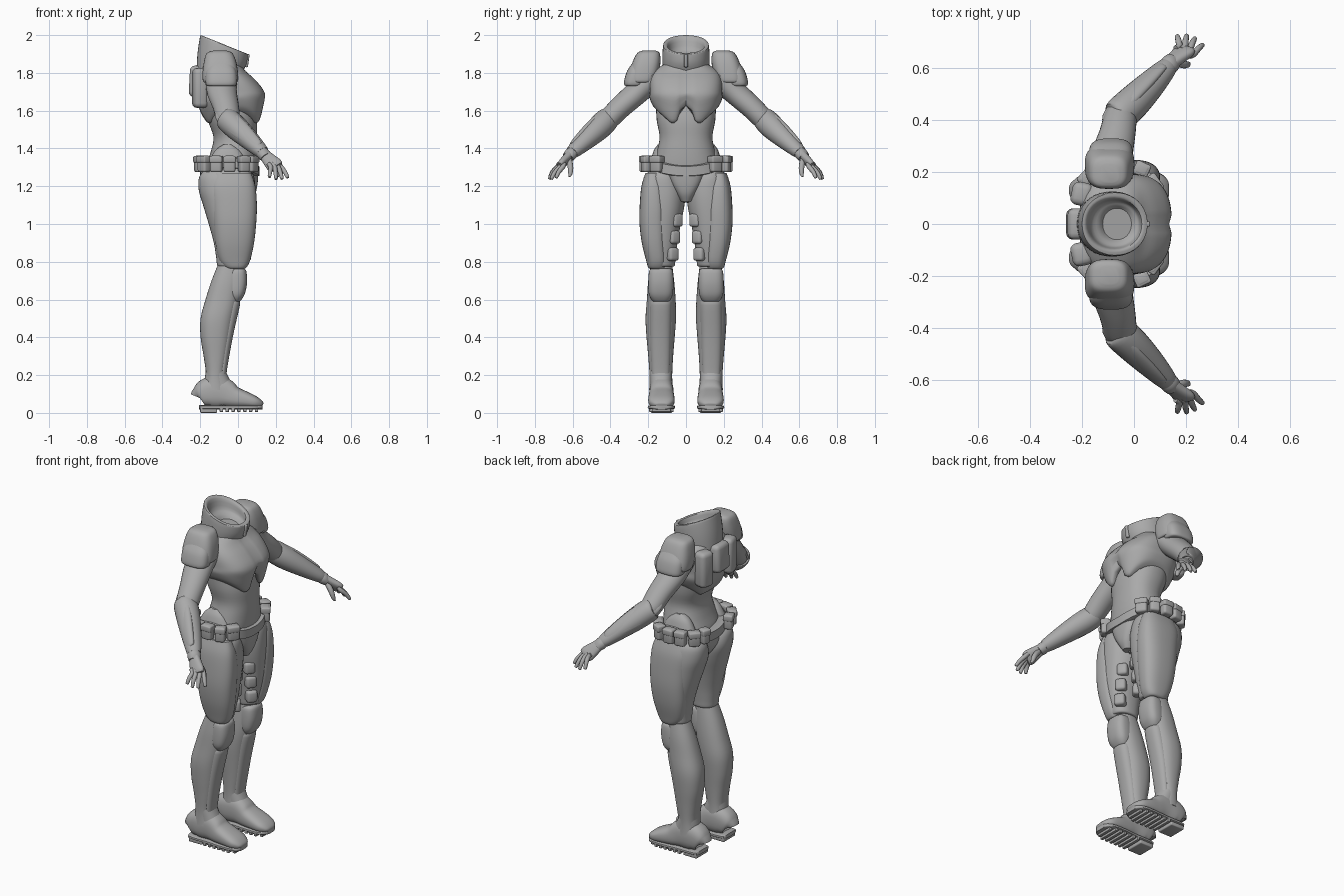
import bpy, bmesh, math
from mathutils import Vector, Matrix

GREY = bpy.data.materials.new("armour_grey")
GREY.diffuse_color = (0.4, 0.4, 0.4, 1)


def finish(name, bm, mirror=False, angle=40):
    bmesh.ops.recalc_face_normals(bm, faces=bm.faces)
    me = bpy.data.meshes.new(name)
    bm.to_mesh(me)
    bm.free()
    me.materials.append(GREY)
    ob = bpy.data.objects.new(name, me)
    bpy.context.collection.objects.link(ob)
    if mirror:
        mod = ob.modifiers.new("mirror", 'MIRROR')
        mod.use_axis = (False, True, False)
    bpy.context.view_layer.objects.active = ob
    ob.select_set(True)
    bpy.ops.object.shade_smooth_by_angle(angle=math.radians(angle))
    ob.select_set(False)
    return ob


def spline(rows, k):
    """Catmull-Rom interpolation through rows of numbers."""
    out = []
    for i in range(len(rows) - 1):
        p = [rows[max(i - 1, 0)], rows[i], rows[i + 1], rows[min(i + 2, len(rows) - 1)]]
        for j in range(k):
            t = j / k
            out.append([b + .5 * t * (c - a + t * (2*a - 5*b + 4*c - d + t * (3*(b - c) + d - a)))
                        for a, b, c, d in zip(*p)])
    return out + [list(rows[-1])]


def skin(name, rings, n, e, adjust, mirror, angle=40):
    """Skin superelliptic rings given as (centre, u axis, v axis)."""
    bm = bmesh.new()
    loops = []
    for c, u, v in rings:
        loop = []
        for i in range(n):
            a = 2 * math.pi * i / n
            cs, sn = math.cos(a), math.sin(a)
            p = c + u * math.copysign(abs(cs) ** (2 / e), cs) + v * math.copysign(abs(sn) ** (2 / e), sn)
            loop.append(bm.verts.new(adjust(p) if adjust else p))
        loops.append(loop)
    for a, b in zip(loops, loops[1:]):
        for i in range(n):
            j = (i + 1) % n
            bm.faces.new((a[i], a[j], b[j], b[i]))
    bm.faces.new(loops[0])
    bm.faces.new(loops[-1])
    return finish(name, bm, mirror, angle)


def stack(name, rows, e=2.3, n=40, k=4, adjust=None, mirror=False, angle=40):
    """Horizontal slices: (z, x_back, x_front, y_min, y_max)."""
    rings = [(Vector(((x0 + x1) / 2, (y0 + y1) / 2, z)), Vector(((x1 - x0) / 2, 0, 0)),
              Vector((0, (y1 - y0) / 2, 0))) for z, x0, x1, y0, y1 in spline(rows, k)]
    return skin(name, rings, n, e, adjust, mirror, angle)


def tube(name, rows, up=(0, 0, 1), e=2, n=24, k=4, mirror=True):
    """Swept limb: (x, y, z, side radius, up radius)."""
    pts = spline(rows, k)
    rings = []
    for i, r in enumerate(pts):
        a, b = pts[max(i - 1, 0)], pts[min(i + 1, len(pts) - 1)]
        t = (Vector(b[:3]) - Vector(a[:3])).normalized()
        u = t.cross(Vector(up)).normalized()
        rings.append((Vector(r[:3]), u * r[3], u.cross(t) * r[4]))
    return skin(name, rings, n, e, None, mirror)


def box(name, loc, size, turn=0, tilt=0, bevel=.012, mirror=True):
    bm = bmesh.new()
    bmesh.ops.create_cube(bm, size=1)
    bmesh.ops.scale(bm, vec=size, verts=bm.verts)
    if bevel:
        bmesh.ops.bevel(bm, geom=bm.edges[:], offset=bevel, segments=3, profile=.5, affect='EDGES')
    m = Matrix.Translation(loc) @ Matrix.Rotation(math.radians(turn), 4, 'Z') @ Matrix.Rotation(math.radians(tilt), 4, 'Y')
    bmesh.ops.transform(bm, matrix=m, verts=bm.verts)
    return finish(name, bm, mirror)


# Torso under-suit: pelvis, waist and ribs
stack("abdomen", [(1.2, -.17, .08, -.13, .13), (1.3, -.17, .095, -.17, .17), (1.38, -.145, .1, -.155, .155),
                  (1.46, -.13, .1, -.14, .14), (1.55, -.16, .1, -.155, .155), (1.65, -.18, .08, -.16, .16)])


# Chest plate with centre groove and raised middle of the lower edge
def chest_shape(p):
    if p.x > 0:
        p.x -= .01 * math.exp(-(p.y / .012) ** 2)
        if p.z < 1.7:
            p.z += (1.7 - p.z) * .55 * math.exp(-(p.y / .04) ** 4)
    if p.z < 1.7:
        p.z += (1.7 - p.z) * .6 * min(1, max(0, (abs(p.y) - .08) / .11))
    return p


stack("chest_plate", [(1.535, -.15, .095, -.15, .15), (1.545, -.17, .115, -.175, .175), (1.61, -.205, .133, -.192, .192),
                      (1.69, -.21, .143, -.192, .192), (1.76, -.21, .095, -.19, .19), (1.81, -.205, .04, -.17, .17),
                      (1.85, -.19, .01, -.11, .11)], e=2.7, n=64, adjust=chest_shape, angle=50)


# Slanted open collar
def collar_tilt(p):
    p.z -= (p.x + .075) * .4 * max(0, (p.z - 1.79) / .16)
    return p


stack("collar", [(1.80, -.22, .02, -.12, .12), (1.87, -.215, .045, -.125, .125), (1.94, -.202, .052, -.122, .122),
                 (1.95, -.197, .048, -.115, .115), (1.945, -.18, .03, -.098, .098), (1.90, -.165, .02, -.088, .088),
                 (1.885, -.135, .005, -.072, .072), (1.87, -.12, -.01, -.06, .06)], e=2.1, k=3, adjust=collar_tilt)
box("collar_clasp", (.047, 0, 1.865), (.02, .02, .07), tilt=8, bevel=.005, mirror=False)

# Back armour
box("back_plate", (-.215, 0, 1.755), (.085, .12, .165), tilt=3, bevel=.025, mirror=False)
box("back_side_plate", (-.2, .115, 1.72), (.08, .09, .21), turn=-12, bevel=.025)

# Pelvis, groin plate and hip plates
stack("pelvis", [(1.115, -.11, .03, -.025, .025), (1.16, -.16, .065, -.06, .06), (1.22, -.19, .08, -.12, .12),
                 (1.3, -.18, .09, -.17, .17)])
stack("groin_plate", [(1.12, -.02, .07, -.028, .028), (1.16, -.02, .092, -.05, .05), (1.21, 0, .103, -.075, .075),
                      (1.265, 0, .108, -.095, .095)], e=2.5)
stack("hip_plate", [(1.29, -.17, .06, .09, .195), (1.34, -.15, .04, .09, .185), (1.39, -.12, .01, .1, .17),
                    (1.42, -.08, -.03, .11, .15)], mirror=True)


# Belt, dipping at front and back
def belt_dip(p):
    p.z -= .045 * math.cos(math.atan2(p.y, (p.x + .05) * 1.3)) ** 2
    return p


stack("belt", [(1.295, -.19, .095, -.19, .19), (1.3, -.2, .113, -.205, .205), (1.35, -.2, .113, -.2, .2),
               (1.355, -.19, .09, -.18, .18)], k=1, n=64, e=2.4, adjust=belt_dip)
for x, y, a, w in ((.075, .155, 35, .065), (.03, .21, 65, .055), (-.045, .222, 90, .062),
                   (-.115, .215, 100, .062), (-.18, .178, 138, .062), (-.205, .115, 160, .05)):
    box("belt_pouch", (x, y, 1.318), (.048, w, .088), turn=a)
    box("pouch_flap", (x, y, 1.342), (.054, w + .005, .036), turn=a, bevel=.008)

# Shoulder armour
stack("shoulder_pad", [(1.918, -.13, -.06, .16, .23), (1.905, -.165, -.03, .14, .258), (1.86, -.18, -.01, .135, .282),
                       (1.80, -.188, 0, .145, .30), (1.755, -.185, 0, .165, .30), (1.75, -.17, -.015, .18, .285)],
      e=3, mirror=True)
stack("shoulder_lobe", [(1.85, -.15, -.03, .2, .285), (1.81, -.17, -.01, .2, .312), (1.76, -.172, -.005, .215, .327),
                        (1.735, -.168, -.01, .225, .326), (1.73, -.155, -.025, .24, .31)], e=2.8, mirror=True)

# Arms
tube("upper_arm", [(-.09, .17, 1.78, .085, .07), (-.085, .255, 1.70, .08, .064), (-.065, .34, 1.625, .07, .06),
                   (-.05, .41, 1.555, .062, .056), (-.03, .44, 1.525, .045, .045)])
tube("forearm", [(-.075, .405, 1.565, .045, .045), (-.06, .415, 1.555, .064, .062), (-.01, .46, 1.51, .066, .064),
                 (.06, .53, 1.445, .056, .052), (.125, .598, 1.383, .04, .036), (.13, .603, 1.378, .03, .026)])
tube("forearm_plate", [(-.108, .395, 1.597, .02, .008), (-.085, .42, 1.58, .042, .016), (-.03, .478, 1.535, .054, .026),
                       (.04, .545, 1.472, .046, .024), (.1, .6, 1.418, .03, .016), (.11, .607, 1.41, .02, .008)],
     up=(-.6, .5, .7))

# Hands
tube("glove_cuff", [(.115, .59, 1.39, .03, .026), (.135, .61, 1.37, .037, .033), (.15, .625, 1.352, .034, .028)])
palm_up = (-.3, .6, .6)
tube("palm", [(.135, .61, 1.372, .028, .022), (.165, .638, 1.34, .037, .022), (.192, .662, 1.312, .044, .02),
              (.203, .672, 1.3, .038, .014)], up=palm_up, e=2.5)
for x, y, dx, dy, dz in ((.228, .652, .036, .036, -.058), (.212, .666, .022, .048, -.065),
                         (.194, .678, .008, .046, -.066), (.174, .682, -.008, .04, -.055)):
    tube("finger", [(x - .015, y - .008, 1.32, .011, .011), (x, y, 1.302, .013, .013),
                    (x + dx * .55, y + dy * .6, 1.302 + dz * .45, .0115, .0115),
                    (x + dx * .95, y + dy * .95, 1.302 + dz * .93, .009, .009),
                    (x + dx, y + dy, 1.302 + dz, .004, .004)], n=12, k=3)
tube("thumb", [(.16, .62, 1.34, .016, .016), (.19, .612, 1.305, .015, .015), (.205, .612, 1.27, .012, .012),
               (.213, .617, 1.25, .005, .005)], n=12, up=(0, 1, 0))

# Legs
stack("thigh", [(1.29, -.17, .06, .06, .19), (1.25, -.205, .085, .03, .215), (1.18, -.208, .092, .005, .228),
                (1.1, -.185, .092, .008, .232), (1.0, -.155, .085, .028, .23), (.9, -.128, .072, .045, .215),
                (.82, -.115, .055, .055, .2), (.78, -.11, .045, .06, .195), (.775, -.095, .03, .075, .18)], mirror=True)
stack("thigh_outer_plate", [(1.27, -.13, .07, .13, .215), (1.2, -.15, .092, .11, .236), (1.1, -.14, .1, .1, .245),
                            (1.0, -.13, .096, .1, .246), (.9, -.12, .085, .1, .234), (.81, -.1, .065, .1, .212),
                            (.77, -.07, .045, .11, .2), (.762, -.05, .03, .12, .185)], e=2.6, mirror=True)
for z, y in ((.84, .058), (.93, .05), (1.02, .036)):
    box("thigh_inner_pad", (.03, y + .02, z), (.07, .06, .07), turn=-35, bevel=.015)
stack("lower_leg", [(.8, -.1, .02, .075, .185), (.7, -.14, .02, .063, .2), (.6, -.172, .005, .055, .207),
                    (.5, -.198, -.018, .053, .214), (.4, -.198, -.035, .06, .209), (.3, -.182, -.052, .068, .2),
                    (.2, -.17, -.068, .073, .193), (.12, -.185, -.05, .07, .195)], mirror=True)
stack("knee_pad", [(.765, -.04, .03, .085, .18), (.75, -.05, .044, .07, .195), (.69, -.06, .048, .066, .2),
                   (.63, -.06, .036, .07, .197), (.595, -.06, .015, .085, .18), (.585, -.06, 0, .1, .165)],
      e=2.7, mirror=True)
stack("shin_guard", [(.59, -.08, .005, .08, .185), (.57, -.08, .01, .075, .19), (.4, -.1, -.028, .08, .19),
                     (.2, -.11, -.062, .088, .18), (.16, -.11, -.055, .09, .175)], mirror=True)

# Boots: heel to toe slices, then treads
foot = [(-.206, .08, .035, .045), (-.2, .085, .055, .06), (-.16, .105, .063, .08), (-.1, .11, .063, .085),
        (-.06, .1, .064, .075), (-.02, .083, .067, .058), (.04, .069, .07, .044), (.09, .056, .066, .032),
        (.12, .045, .048, .02), (.13, .04, .03, .01)]
tube("boot", [(x, .13, z, w, h) for x, z, w, h in foot], e=2.6, n=32)
stack("ankle", [(.1, -.19, .0, .075, .19), (.16, -.18, -.035, .075, .19), (.22, -.17, -.065, .075, .192)], mirror=True)
tube("sole", [(x, .13, .03, w + .003, .011) for x, z, w, h in foot], e=4, n=24, k=2)
box("heel", (-.155, .13, .016), (.09, .112, .032), bevel=.006)
for i in range(7):
    x = -.088 + i * .031
    box("tread", (x, .13, .017), (.018, .13 if i < 6 else .1, .024), bevel=.003)
